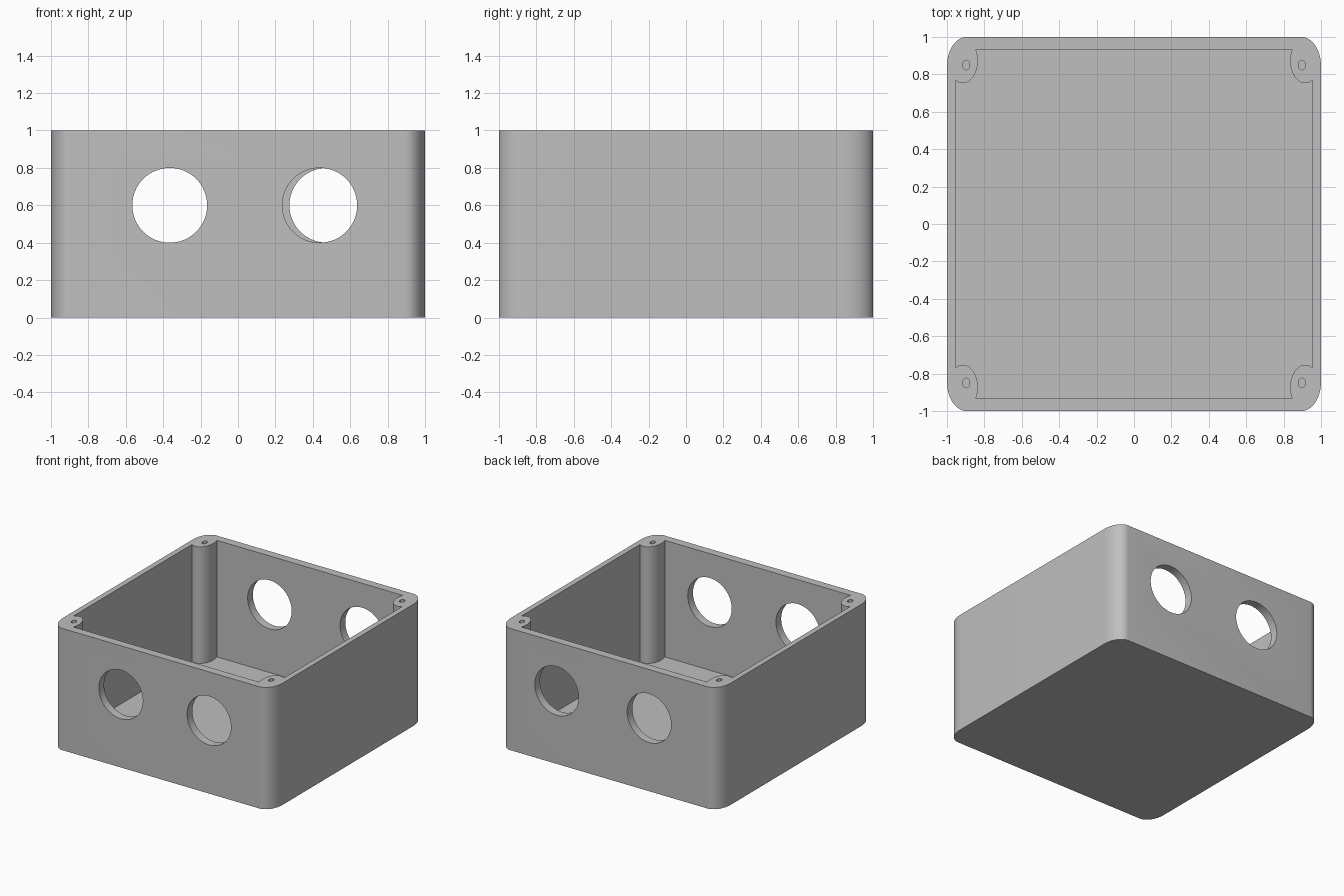
import bpy, bmesh
from math import cos, sin, pi, radians
from mathutils import Matrix

default = bpy.data.objects.get("Cube")
if default:
    bpy.data.objects.remove(default)

FLOOR = 0.042
CORNERS = [(1, 1), (-1, 1), (-1, -1), (1, -1)]

grey = bpy.data.materials.new("plain grey")
grey.use_nodes = True
colour = (0.52, 0.52, 0.52, 1)
grey.diffuse_color = colour
grey.node_tree.nodes["Principled BSDF"].inputs["Base Color"].default_value = colour


def prism(name, outline, z0, z1):
    """Extrude a flat outline upward into a solid."""
    bm = bmesh.new()
    face = bm.faces.new([bm.verts.new((x, y, z0)) for x, y in outline])
    top = bmesh.ops.extrude_face_region(bm, geom=[face])["geom"]
    verts = [v for v in top if isinstance(v, bmesh.types.BMVert)]
    bmesh.ops.translate(bm, verts=verts, vec=(0, 0, z1 - z0))
    bmesh.ops.recalc_face_normals(bm, faces=bm.faces)
    mesh = bpy.data.meshes.new(name)
    bm.to_mesh(mesh)
    bm.free()
    obj = bpy.data.objects.new(name, mesh)
    bpy.context.collection.objects.link(obj)
    obj.data.materials.append(grey)
    return obj


def ellipse(cx, cy, rx, ry, n):
    return [(cx + rx * cos(2 * pi * i / n), cy + ry * sin(2 * pi * i / n)) for i in range(n)]


def cut(target, cutter):
    """Subtract the cutter for good and discard it."""
    mod = target.modifiers.new("cut", "BOOLEAN")
    mod.operation, mod.solver, mod.object = "DIFFERENCE", "EXACT", cutter
    bpy.context.view_layer.objects.active = target
    bpy.ops.object.modifier_apply(modifier=mod.name)
    bpy.data.objects.remove(cutter)


# Outer shell with rounded upright corners
rx, ry, steps = 0.105, 0.155, 12
outline = []
for k, (sx, sy) in enumerate(CORNERS):
    for i in range(steps + 1):
        a = pi / 2 * (k + i / steps)
        outline.append((sx * (1 - rx) + rx * cos(a), sy * (1 - ry) + ry * sin(a)))
box = prism("enclosure_box", outline, 0, 1)

# Cavity, leaving a round screw post in each corner
cavity = prism("cavity_cutter", [(x * 0.955, y * 0.932) for x, y in CORNERS], FLOOR, 1.2)
for x, y in CORNERS:
    cut(cavity, prism("post_cutter", ellipse(x * 0.915, y * 0.873, 0.08, 0.12, 48), -0.1, 1.4))
cut(box, cavity)

# Screw holes in the posts
for x, y in CORNERS:
    cut(box, prism("screw_hole_cutter", ellipse(x * 0.897, y * 0.85, 0.019, 0.026, 16), 0.5, 1.2))

# Two round cable openings in the front wall and two in the back wall
for side, x in [(-1, -0.365), (-1, 0.437), (1, -0.365), (1, 0.475)]:
    opening = prism("opening_cutter", ellipse(0, 0, 0.2, 0.2, 64), -0.15, 0.15)
    opening.data.transform(Matrix.Translation((x, side, 0.6)) @ Matrix.Rotation(pi / 2, 4, "X"))
    cut(box, opening)

# Smooth curved walls, crisp edges
bpy.ops.object.select_all(action="DESELECT")
box.select_set(True)
bpy.context.view_layer.objects.active = box
bpy.ops.object.shade_smooth_by_angle(angle=radians(30))
